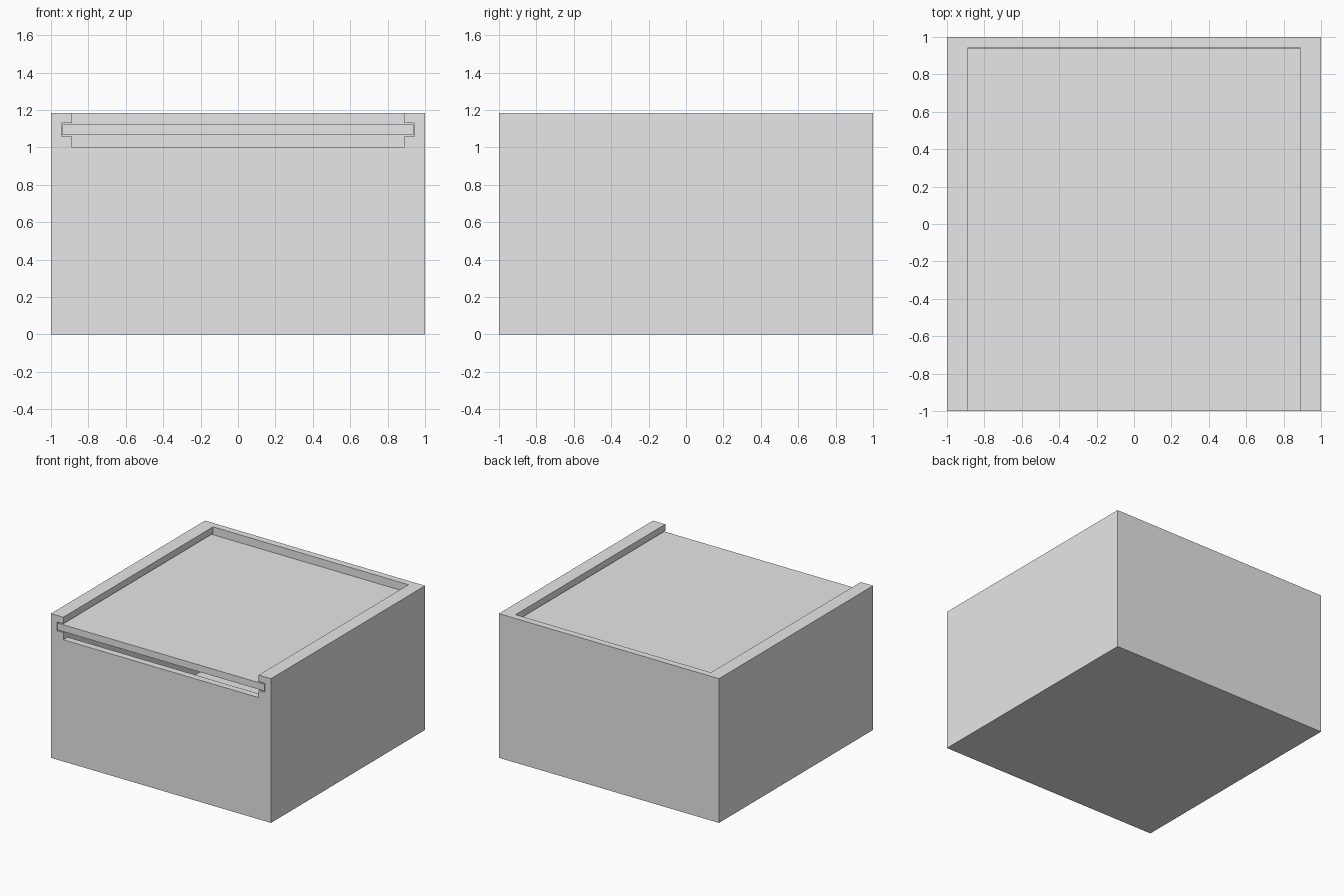
import bpy

default = bpy.data.objects.get("Cube")
if default:
    bpy.data.objects.remove(default, do_unlink=True)

grey = bpy.data.materials.new("plain grey")
grey.use_nodes = True
grey.diffuse_color = (0.8, 0.8, 0.8, 1)
for node in grey.node_tree.nodes:
    if node.type == "BSDF_PRINCIPLED":
        node.inputs["Base Color"].default_value = (0.8, 0.8, 0.8, 1)


def block(name, half_x, y, z):
    """Box centred on x, spanning the given y and z ranges."""
    bpy.ops.mesh.primitive_cube_add(size=1)
    obj = bpy.context.object
    obj.name = name
    for v in obj.data.vertices:
        v.co = (v.co.x * 2 * half_x,
                y[0] if v.co.y < 0 else y[1],
                z[0] if v.co.z < 0 else z[1])
    obj.data.materials.append(grey)
    return obj


def cut(target, cutter):
    """Subtract the cutter from the target and discard it."""
    cutter.hide_render = True
    mod = target.modifiers.new("cut", "BOOLEAN")
    mod.operation = "DIFFERENCE"
    mod.solver = "EXACT"
    mod.object = cutter
    bpy.context.view_layer.objects.active = target
    bpy.ops.object.modifier_apply(modifier=mod.name)
    bpy.data.objects.remove(cutter, do_unlink=True)


WALL = 0.056
HEIGHT = 1.185
SIDE = 1 - 2 * WALL      # inner half width
BACK = 1 - WALL          # inner face of the back wall
PAST = 1.2               # cutters overshoot the body

# Hollow body with a lowered front wall and side grooves
body = block("box_body", 1, (-1, 1), (0, HEIGHT))
cut(body, block("cavity_cutter", SIDE, (-BACK, BACK), (WALL, PAST)))
cut(body, block("front_opening_cutter", SIDE, (-PAST, BACK), (1.0, PAST + 0.1)))
cut(body, block("groove_cutter", BACK, (-PAST, BACK), (1.059, 1.131)))

# Sliding lid, a little smaller than its grooves
block("sliding_lid", BACK - 0.005, (-1, BACK - 0.005), (1.067, 1.123))
